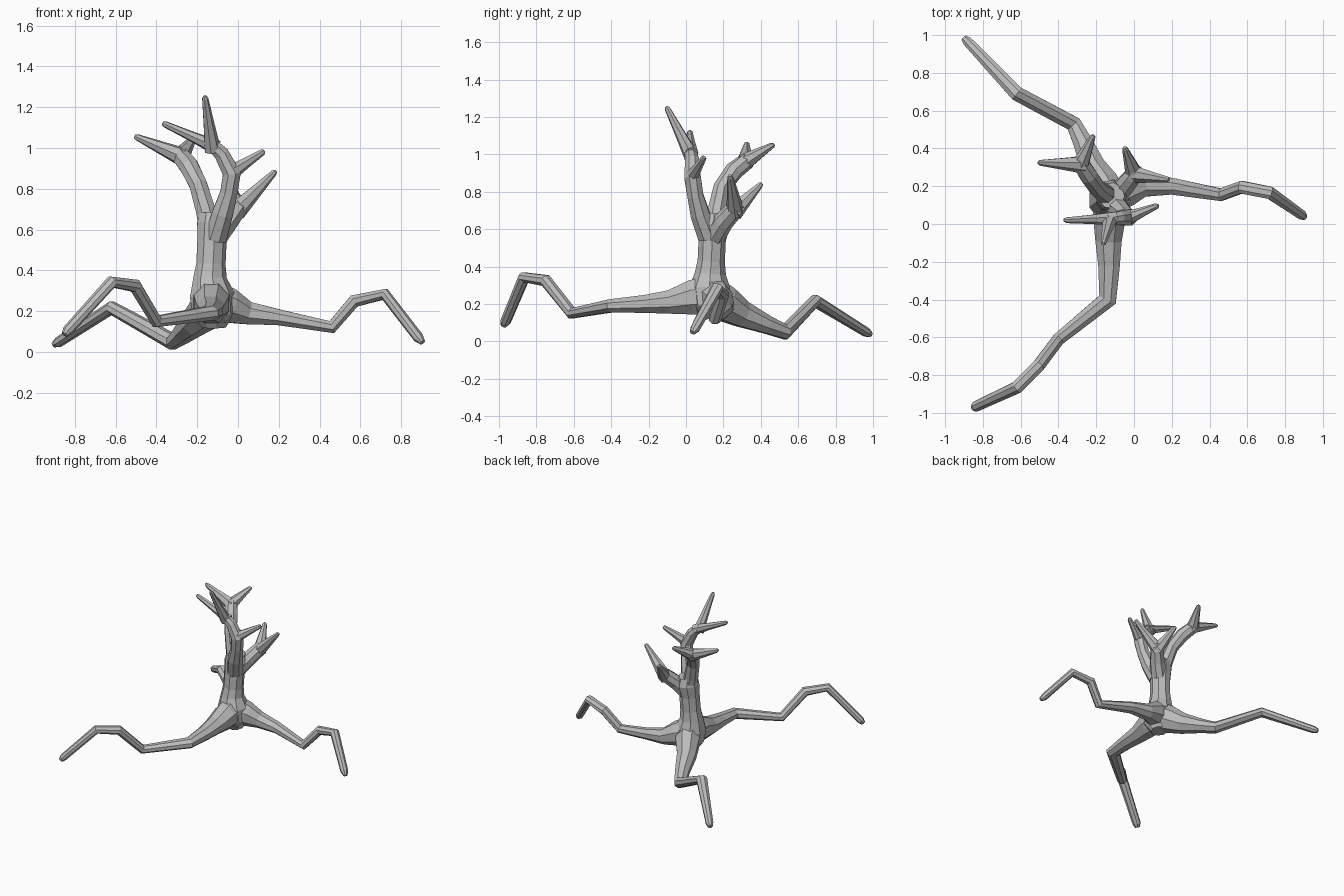
import bpy, bmesh, math
from mathutils import Vector

bark = bpy.data.materials.new("grey_bark")
bark.diffuse_color = (0.5, 0.5, 0.5, 1)


def tube(name, pts, sides=8, ref=(0, 0, 1)):
    """Sweep a polygon along points given as (x, y, z, half_width, half_height)."""
    bm = bmesh.new()
    pos = [Vector(p[:3]) for p in pts]
    rings = []
    for i, p in enumerate(pts):
        a = (pos[i] - pos[max(i - 1, 0)]).normalized()
        b = (pos[min(i + 1, len(pos) - 1)] - pos[i]).normalized()
        t = (a + b).normalized()
        side = t.cross(Vector(ref)).normalized()
        up = side.cross(t)
        w, h = p[3], p[-1]
        ring = []
        for k in range(sides):
            ang = 2 * math.pi * (k + 0.5) / sides
            ring.append(bm.verts.new(pos[i] + side * w * math.cos(ang) + up * h * math.sin(ang)))
        rings.append(ring)
    for r0, r1 in zip(rings, rings[1:]):
        for k in range(sides):
            n = (k + 1) % sides
            bm.faces.new((r0[k], r0[n], r1[n], r1[k]))
    bm.faces.new(rings[0][::-1])
    bm.faces.new(rings[-1])
    bmesh.ops.recalc_face_normals(bm, faces=bm.faces)
    me = bpy.data.meshes.new(name)
    bm.to_mesh(me)
    bm.free()
    me.materials.append(bark)
    ob = bpy.data.objects.new(name, me)
    bpy.context.collection.objects.link(ob)
    return ob


def spike(name, start, tip, r):
    """Tapering twig with a small blunt tip."""
    a, b = Vector(start), Vector(tip)
    m = a.lerp(b, 0.45)
    e = a.lerp(b, 0.95)
    d = (b - a).normalized()
    ref = (0, 1, 0) if abs(d.z) > 0.7 else (0, 0, 1)
    tube(name, [(*a, r), (*m, r * 0.68), (*e, 0.016), (*b, 0.009)], 7, ref)


# Trunk with flared foot
tube("trunk", [
    (-0.12, 0.14, 0.12, 0.06), (-0.12, 0.135, 0.19, 0.11), (-0.13, 0.125, 0.28, 0.113),
    (-0.14, 0.13, 0.36, 0.085), (-0.135, 0.135, 0.43, 0.074), (-0.13, 0.14, 0.54, 0.074),
    (-0.12, 0.15, 0.63, 0.085), (-0.12, 0.15, 0.685, 0.07)], 9, (0, 1, 0))

# Three spreading roots
tube("right_root", [
    (-0.15, 0.13, 0.25, 0.10, 0.12), (-0.04, 0.17, 0.225, 0.085, 0.09),
    (0.05, 0.20, 0.19, 0.06, 0.06), (0.20, 0.20, 0.17, 0.048, 0.042),
    (0.46, 0.155, 0.122, 0.036, 0.034), (0.57, 0.195, 0.25, 0.036, 0.034),
    (0.72, 0.165, 0.283, 0.036, 0.03), (0.885, 0.05, 0.07, 0.028, 0.026),
    (0.905, 0.035, 0.047, 0.016, 0.014)])
tube("back_root", [
    (-0.11, 0.10, 0.25, 0.10, 0.12), (-0.16, 0.21, 0.20, 0.09, 0.10),
    (-0.215, 0.30, 0.145, 0.072, 0.075), (-0.27, 0.43, 0.09, 0.055, 0.052),
    (-0.32, 0.53, 0.05, 0.045, 0.042), (-0.62, 0.69, 0.217, 0.042, 0.034),
    (-0.88, 0.965, 0.048, 0.028, 0.026), (-0.90, 0.985, 0.037, 0.018, 0.016)])
tube("front_root", [
    (-0.13, 0.17, 0.25, 0.10, 0.12), (-0.13, 0.03, 0.235, 0.092, 0.10),
    (-0.135, -0.09, 0.21, 0.075, 0.068), (-0.132, -0.22, 0.20, 0.062, 0.052),
    (-0.14, -0.40, 0.19, 0.052, 0.038), (-0.40, -0.61, 0.15, 0.036, 0.032),
    (-0.505, -0.75, 0.325, 0.036, 0.034), (-0.62, -0.865, 0.343, 0.036, 0.03),
    (-0.835, -0.965, 0.105, 0.03, 0.026), (-0.85, -0.975, 0.085, 0.018, 0.016)])

# Front branch and its twigs
tube("front_branch", [
    (-0.11, 0.12, 0.56, 0.06), (-0.075, 0.075, 0.68, 0.055), (-0.045, 0.05, 0.78, 0.046),
    (-0.03, 0.035, 0.875, 0.048), (-0.08, 0.032, 0.97, 0.04), (-0.145, 0.02, 1.035, 0.03)],
    8, (0, 1, 0))
spike("front_branch_top_twig", (-0.125, 0.03, 0.99), (-0.163, -0.105, 1.255), 0.042)
spike("front_branch_left_twig", (-0.10, 0.03, 1.0), (-0.37, 0.02, 1.122), 0.038)
spike("front_branch_right_twig", (-0.035, 0.03, 0.88), (0.128, 0.098, 0.985), 0.04)

# Left branch and its twigs
tube("left_branch", [
    (-0.13, 0.15, 0.58, 0.06), (-0.16, 0.165, 0.70, 0.052), (-0.195, 0.19, 0.82, 0.047),
    (-0.24, 0.255, 0.91, 0.05), (-0.285, 0.325, 0.965, 0.046), (-0.30, 0.345, 0.985, 0.03)],
    8, (0, 1, 0))
spike("left_branch_outer_twig", (-0.27, 0.315, 0.955), (-0.507, 0.325, 1.058), 0.048)
spike("left_branch_back_twig", (-0.285, 0.31, 0.955), (-0.215, 0.47, 1.053), 0.048)

# Right branch and its twigs
tube("right_branch", [
    (-0.11, 0.15, 0.56, 0.06), (-0.05, 0.20, 0.64, 0.055), (-0.005, 0.255, 0.70, 0.05),
    (0.015, 0.29, 0.74, 0.034)], 8, (0, 1, 0))
spike("right_branch_outer_twig", (-0.01, 0.265, 0.69), (0.185, 0.235, 0.888), 0.05)
spike("right_branch_back_twig", (0.005, 0.255, 0.69), (-0.05, 0.405, 0.845), 0.05)
